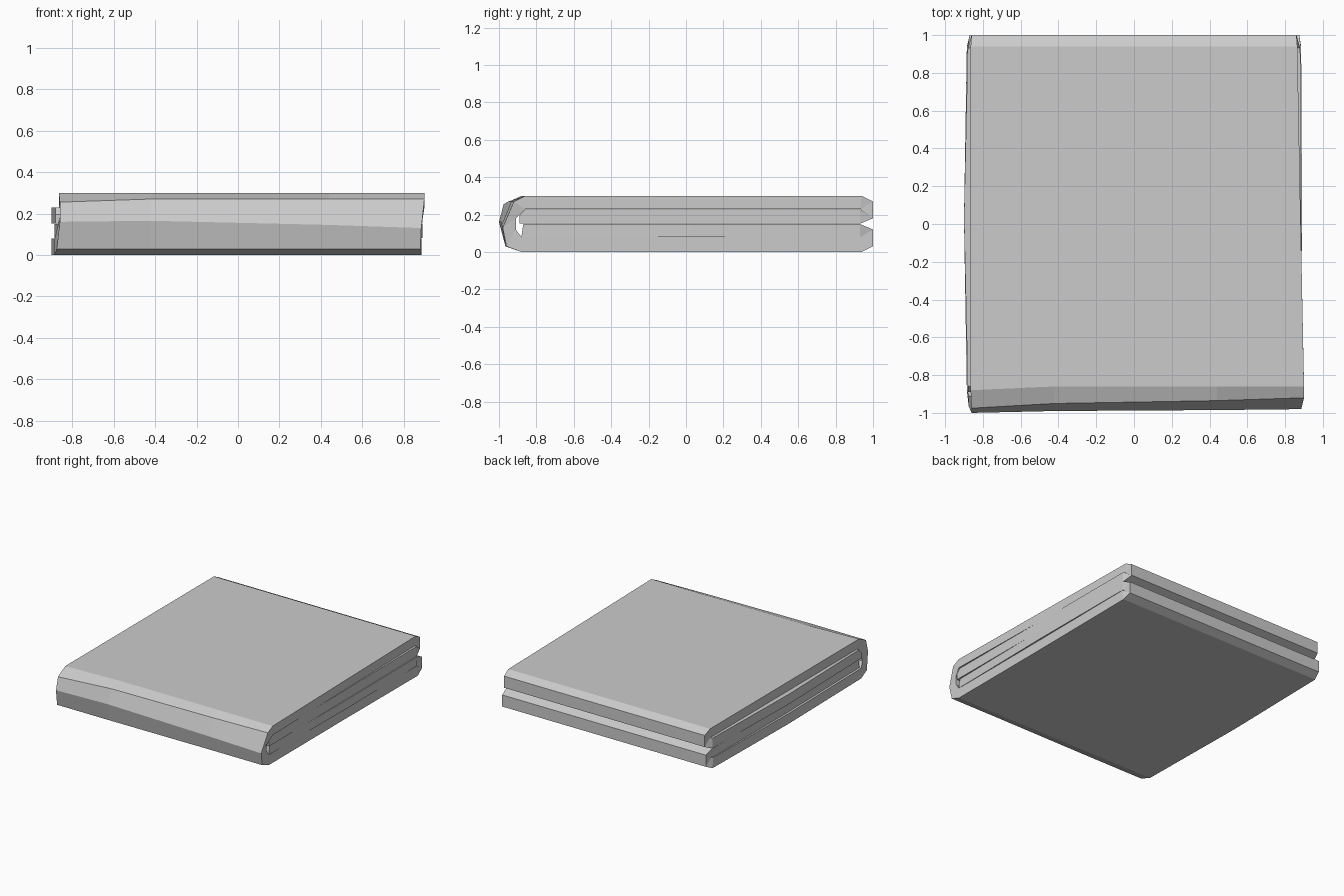
import bpy, bmesh

# Folded cloth: one thick strip followed from free end to free end.
# station = outer y, outer z, inner y, inner z, left x, right x
stations = [
    # second layer, free end near the front
    (-.87, .149, -.88, .081, -.87, .88),
    (.03, .149, .03, .081, -.885, .89),
    (.93, .149, .93, .081, -.88, .885),
    # lower back fold
    (1.0, .12, .935, .081, -.87, .875),
    (1.0, .03, .935, .079, -.87, .875),
    (.94, 0, .93, .079, -.885, .885),
    # bottom layer
    (.03, 0, .03, .079, -.90, .88),
    (-.88, 0, -.88, .079, -.885, .88),
    # big front fold
    (-.96, .03, -.91, .12, -.875, .88),
    (-.98, .13, -.91, .18, -.86, .885),
    (-.92, .27, -.86, .229, -.86, .90),
    (-.86, .30, -.85, .23, -.865, .90),
    # top layer
    (.03, .30, .03, .23, -.865, .882),
    (.94, .30, .93, .23, -.865, .865),
    # upper back fold
    (1.0, .27, .935, .23, -.86, .86),
    (1.0, .18, .935, .228, -.86, .86),
    (.93, .151, .93, .228, -.88, .88),
    # third layer, free end near the front
    (.03, .151, .03, .228, -.90, .885),
    (-.86, .151, -.86, .228, -.88, .89),
    (-.89, .151, -.89, .195, -.88, .89),
]

# Sag of the front fold towards the left: station -> (dy, dz) per column
sag = {
    8: [(-.005, 0), (-.005, 0), (0, 0), (0, 0)],
    9: [(-.02, .03), (-.01, .035), (-.005, .015), (0, 0)],
    10: [(-.055, -.015), (-.03, 0), (-.015, 0), (0, 0)],
    11: [(-.02, 0), (0, 0), (0, 0), (0, 0)],
}

bm = bmesh.new()
outer, inner = [], []
for k, (yo, zo, yi, zi, xl, xr) in enumerate(stations):
    xs = [xl, -.42, .44, xr]
    shift = sag.get(k, [(0, 0)] * 4)
    outer.append([bm.verts.new((x, yo + d[0], zo + d[1])) for x, d in zip(xs, shift)])
    inner.append([bm.verts.new((x, yi, zi)) for x in xs])

for k in range(len(stations) - 1):
    for c in range(3):
        # both sides of the cloth
        for s in (outer, inner):
            bm.faces.new((s[k][c], s[k][c + 1], s[k + 1][c + 1], s[k + 1][c]))
    # left and right edges
    for c in (0, 3):
        bm.faces.new((outer[k][c], outer[k + 1][c], inner[k + 1][c], inner[k][c]))
# free ends
for k in (0, -1):
    for c in range(3):
        bm.faces.new((outer[k][c], outer[k][c + 1], inner[k][c + 1], inner[k][c]))

bmesh.ops.recalc_face_normals(bm, faces=bm.faces)
mesh = bpy.data.meshes.new("folded_cloth")
bm.to_mesh(mesh)
bm.free()
cloth = bpy.data.objects.new("folded_cloth", mesh)
bpy.context.collection.objects.link(cloth)
